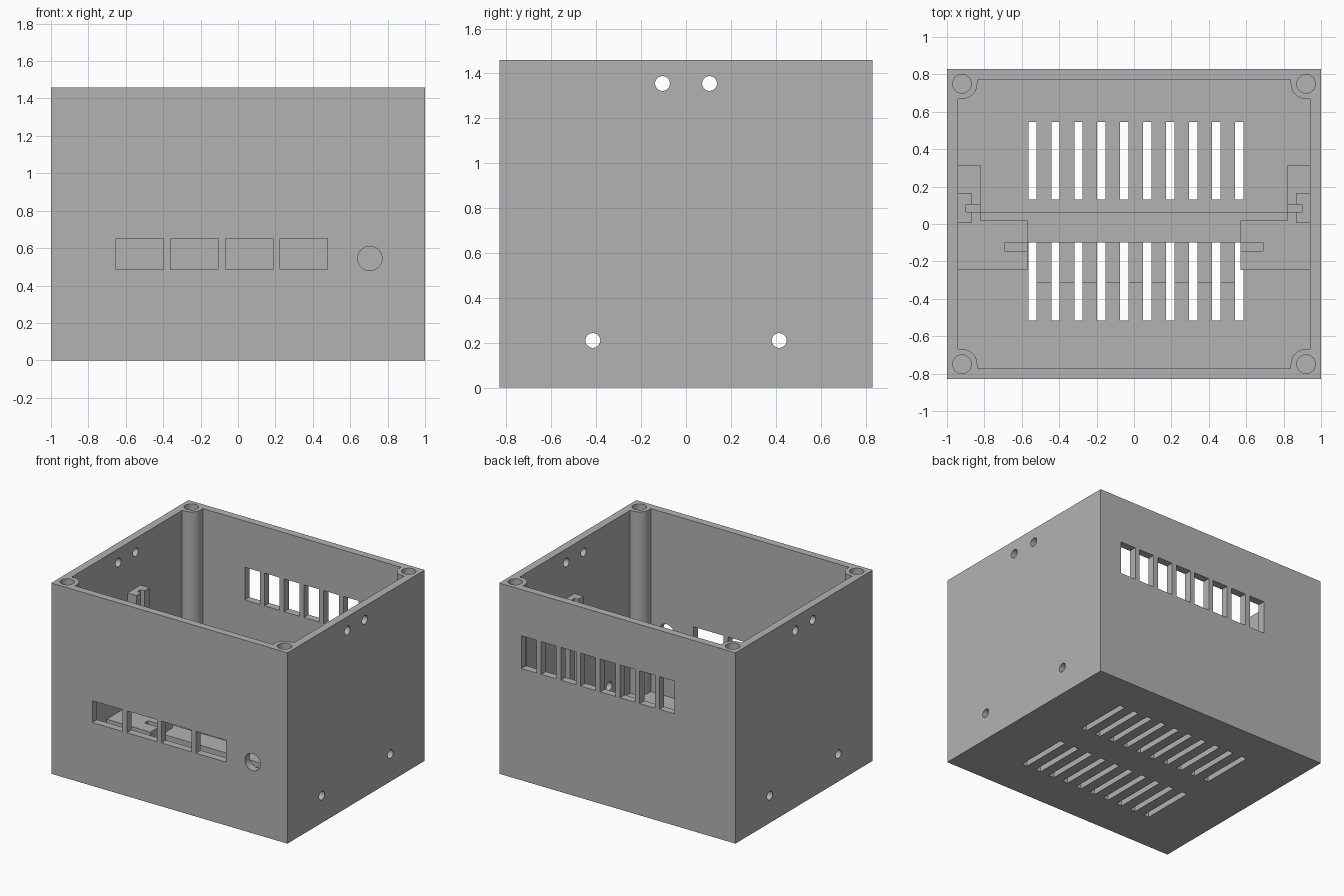
import bpy, bmesh, math
from mathutils import Matrix

cube = bpy.data.objects.get("Cube")
if cube:
    bpy.data.objects.remove(cube, do_unlink=True)

grey = bpy.data.materials.new("plain grey")
grey.use_nodes = True
colour = (0.45, 0.45, 0.45, 1)
grey.diffuse_color = colour
grey.node_tree.nodes["Principled BSDF"].inputs["Base Color"].default_value = colour

W, D, H = 1.0, 0.83, 1.46        # half width, half depth, height
IX, IY, FLOOR = 0.94, 0.773, 0.06  # inner half sizes and floor thickness


def add_box(bm, x0, x1, y0, y1, z0, z1):
    size = Matrix.Diagonal((x1 - x0, y1 - y0, z1 - z0, 1))
    mid = Matrix.Translation(((x0 + x1) / 2, (y0 + y1) / 2, (z0 + z1) / 2))
    bmesh.ops.create_cube(bm, size=1, matrix=mid @ size)


def add_rod(bm, centre, radius, length, axis="Z"):
    turn = {"X": Matrix.Rotation(math.pi / 2, 4, "Y"),
            "Y": Matrix.Rotation(math.pi / 2, 4, "X"), "Z": Matrix()}[axis]
    bmesh.ops.create_cone(bm, cap_ends=True, segments=40, radius1=radius, radius2=radius,
                          depth=length, matrix=Matrix.Translation(centre) @ turn)


def finish(name, bm):
    bmesh.ops.recalc_face_normals(bm, faces=bm.faces)
    mesh = bpy.data.meshes.new(name)
    bm.to_mesh(mesh)
    bm.free()
    mesh.materials.append(grey)
    ob = bpy.data.objects.new(name, mesh)
    bpy.context.collection.objects.link(ob)
    return ob


def boxes(name, *specs):
    bm = bmesh.new()
    for spec in specs:
        add_box(bm, *spec)
    return finish(name, bm)


def combine(ob, other, operation, keep=False):
    mod = ob.modifiers.new("combine", "BOOLEAN")
    mod.operation, mod.object, mod.solver = operation, other, "EXACT"
    bpy.context.view_layer.objects.active = ob
    bpy.ops.object.modifier_apply(modifier=mod.name)
    if not keep:
        bpy.data.objects.remove(other, do_unlink=True)


# Open-topped shell
shell = boxes("enclosure_shell", (-W, W, -D, D, 0, H))
combine(shell, boxes("cavity", (-IX, IX, -IY, IY, FLOOR, H + 1)), "DIFFERENCE")

# Corner screw posts, rounded towards the inside and merged into the walls
PX, PY, PR = 0.92, 0.75, 0.082
bm = bmesh.new()
for sx in (-1, 1):
    for sy in (-1, 1):
        outline = [(0.97, PY - PR)]
        for i in range(13):
            a = -math.pi / 2 - i * math.pi / 24
            outline.append((PX + PR * math.cos(a), PY + PR * math.sin(a)))
        outline += [(PX - PR, 0.8), (0.97, 0.8)]
        face = bm.faces.new([bm.verts.new((sx * x, sy * y, 0.03)) for x, y in outline])
        new = bmesh.ops.extrude_face_region(bm, geom=[face])["geom"]
        bmesh.ops.translate(bm, vec=(0, 0, H - 0.03),
                            verts=[v for v in new if isinstance(v, bmesh.types.BMVert)])
        for v in new:
            if isinstance(v, bmesh.types.BMVert):
                v.co.z = H
combine(shell, finish("posts", bm), "UNION")

# Screw holes, side holes and the round button hole
bm = bmesh.new()
for sx in (-1, 1):
    for sy in (-1, 1):
        add_rod(bm, (sx * PX, sy * PY, H), 0.05, 1.0)
    for y, z in ((-0.105, 1.355), (0.105, 1.355), (-0.415, 0.21), (0.415, 0.21)):
        add_rod(bm, (sx * 0.97, y, z), 0.033, 0.2, "X")
add_rod(bm, (0.705, -0.8, 0.545), 0.065, 0.2, "Y")
combine(shell, finish("drills", bm), "DIFFERENCE")

# Four front windows and eight rear vents
bm = bmesh.new()
for i in range(4):
    x = -0.652 + i * 0.292
    add_box(bm, x, x + 0.254, -0.9, -0.7, 0.485, 0.652)
for i in range(8):
    x = 0.813 - i * 0.167
    add_box(bm, x - 0.128, x, 0.7, 0.9, 0.855, 1.106)
combine(shell, finish("windows", bm), "DIFFERENCE")

# Raised floor platform and cross bar
bar = boxes("floor_platform", (-0.565, 0.585, -0.315, -0.08, 0.03, 0.1))
combine(bar, boxes("cross_bar", (-0.83, 0.83, -0.1, 0.065, 0.03, 0.14)), "UNION")

# Two rows of floor vents through floor and platform
bm = bmesh.new()
for i in range(10):
    x = -0.565 + i * 0.1228
    for y in (-0.515, 0.13):
        add_box(bm, x, x + 0.045, y, y + 0.415, -0.1, 0.3)
vents = finish("vents", bm)
combine(shell, vents, "DIFFERENCE", keep=True)
combine(bar, vents, "DIFFERENCE")


def span(side, x0, x1):
    return (x0, x1) if side > 0 else (-x1, -x0)


# Board supports and guide rails on both side walls
for side, label in ((1, "left"), (-1, "right")):
    low = boxes(label + "_low_support",
                (*span(side, 0.57, 0.97), -0.245, 0.02, 0.03, 0.21))
    combine(low, boxes("groove", (*span(side, 0.5, 0.69), -0.145, -0.1, 0.14, 0.4)),
            "DIFFERENCE")
    high = boxes(label + "_rear_support",
                 (*span(side, 0.82, 0.97), 0.02, 0.315, 0.03, 0.21))
    rail = boxes(label + "_guide_rail",
                 (*span(side, 0.865, 0.97), 0.005, 0.165, 0.03, 1.08))
    slot = boxes("slot", (*span(side, 0.8, 0.897), 0.065, 0.105, 0.14, 1.3))
    combine(high, slot, "DIFFERENCE", keep=True)
    combine(rail, slot, "DIFFERENCE")

# Smooth round walls, sharp corners
for ob in bpy.context.view_layer.objects:
    ob.select_set(ob == shell)
bpy.context.view_layer.objects.active = shell
bpy.ops.object.shade_smooth_by_angle(angle=math.radians(30))
